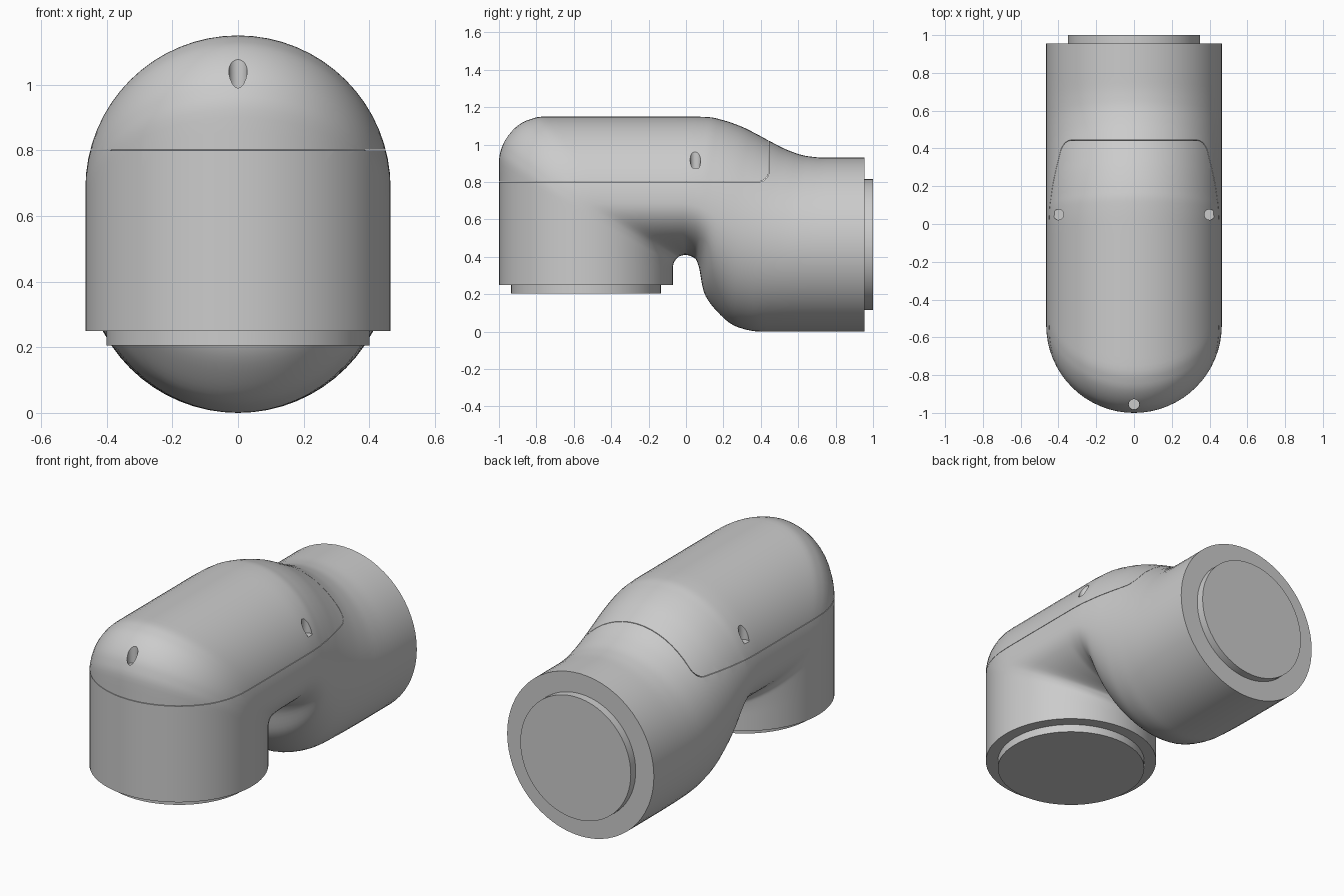
import bpy, bmesh, math
from mathutils import Vector

if "Cube" in bpy.data.objects:
    bpy.data.objects.remove(bpy.data.objects["Cube"])

R = 0.465          # tube radius
SEG = 64           # points around each section
STEPS = 5          # sub-sections between keys
GAP = 0.003        # seam between housing and cover

# Tube sections in the side plane: outer y,z / middle y,z / inner y,z
KEYS = [
    (-1, .25, -.535, .25, -.07, .25),
    (-1, .57, -.535, .42, -.07, .34),
    (-1, .90, -.535, .62, -.066, .365),
    (-.981, .996, -.525, .66, -.06, .378),
    (-.927, 1.077, -.51, .675, -.05, .39),
    (-.846, 1.131, -.47, .683, -.04, .40),
    (-.75, 1.15, -.40, .685, -.025, .406),
    (-.40, 1.15, -.22, .685, -.01, .41),
    (0, 1.15, -.02, .685, 0, .411),
    (.12, 1.147, .06, .67, .05, .39),
    (.20, 1.13, .12, .64, .069, .345),
    (.30, 1.095, .19, .60, .095, .214),
    (.38, 1.055, .26, .56, .167, .107),
    (.46, 1.012, .33, .53, .274, .025),
    (.55, .968, .44, .495, .40, 0),
    (.65, .938, .58, .47, .56, 0),
    (.75, .93, .72, .465, .72, 0),
    (.955, .93, .955, .465, .955, 0),
]


def tangent(values, i):
    """Slope that never overshoots the keys."""
    if i == 0:
        return values[1] - values[0]
    if i == len(values) - 1:
        return values[-1] - values[-2]
    a, b = values[i] - values[i - 1], values[i + 1] - values[i]
    return 2 * a * b / (a + b) if a * b > 1e-9 else 0.0


def smooth_channel(values):
    out = []
    for i in range(len(values) - 1):
        p, q = values[i], values[i + 1]
        m, n = tangent(values, i), tangent(values, i + 1)
        for s in range(STEPS):
            t = s / STEPS
            out.append((2*t**3 - 3*t*t + 1) * p + (t**3 - 2*t*t + t) * m
                       + (3*t*t - 2*t**3) * q + (t**3 - t*t) * n)
    return out + [values[-1]]


def finish(bm, name):
    bmesh.ops.recalc_face_normals(bm, faces=bm.faces)
    mesh = bpy.data.meshes.new(name)
    bm.to_mesh(mesh)
    bm.free()
    obj = bpy.data.objects.new(name, mesh)
    bpy.context.collection.objects.link(obj)
    return obj


def loft(name):
    sections = zip(*[smooth_channel(c) for c in zip(*KEYS)])
    bm = bmesh.new()
    rings = []
    for oy, oz, wy, wz, iy, iz in sections:
        o, w, n = Vector((0, oy, oz)), Vector((0, wy, wz)), Vector((0, iy, iz))
        ring = []
        for k in range(SEG):
            a = 2 * math.pi * k / SEG
            c = math.cos(a)
            p = w + (o - w) * c if c > 0 else w - (n - w) * c
            p.x = R * math.sin(a)
            ring.append(bm.verts.new(p))
        rings.append(ring)
    for r1, r2 in zip(rings, rings[1:]):
        for k in range(SEG):
            j = (k + 1) % SEG
            bm.faces.new((r1[k], r1[j], r2[j], r2[k]))
    bm.faces.new(rings[0])
    bm.faces.new(rings[-1])
    return finish(bm, name)


def cover_cutter(offset):
    """Side outline of the cover region, extruded across the body."""
    r = 0.055
    pts = [(-1.3, 1.4), (-1.3, .803 - offset)]
    for k in range(9):
        a = math.radians(-90 + 90 * k / 8)
        pts.append((.442 - r + (r + offset) * math.cos(a),
                    .803 + r + (r + offset) * math.sin(a)))
    pts.append((.442 + offset, 1.4))
    bm = bmesh.new()
    face = bm.faces.new([bm.verts.new((-.7, y, z)) for y, z in pts])
    new = bmesh.ops.extrude_face_region(bm, geom=[face])["geom"]
    bmesh.ops.translate(bm, vec=(1.4, 0, 0),
                        verts=[v for v in new if isinstance(v, bmesh.types.BMVert)])
    return finish(bm, "cover_cutter")


def cylinder(name, radius, depth, loc, rot=(0, 0, 0), verts=64):
    bpy.ops.mesh.primitive_cylinder_add(vertices=verts, radius=radius,
                                        depth=depth, location=loc, rotation=rot)
    bpy.context.object.name = name
    return bpy.context.object


def boolean(obj, cutter, op):
    cutter.hide_render = True
    mod = obj.modifiers.new("cut", "BOOLEAN")
    mod.operation, mod.solver, mod.object = op, "EXACT", cutter
    bpy.context.view_layer.objects.active = obj
    bpy.ops.object.modifier_apply(modifier=mod.name)
    bpy.data.objects.remove(cutter)


# Lower housing and the cover sitting on it
housing = loft("housing")
cover = loft("cover")
boolean(housing, cover_cutter(GAP), "DIFFERENCE")
boolean(cover, cover_cutter(0), "INTERSECT")

# Screw holes drilled straight down into the cover
for x, y, floor in ((-.4, .05, .875), (.4, .05, .875), (0, -.955, .98)):
    drill = cylinder("drill", .028, .4, (x, y, floor + .2), verts=24)
    boolean(cover, drill, "DIFFERENCE")

# Joint flanges on both open ends
front_flange = cylinder("front_flange", .40, .055, (0, -.535, .2325))
rear_flange = cylinder("rear_flange", .35, .055, (0, .9725, .465),
                       (math.pi / 2, 0, 0))

# Smooth shading with crisp rims
bpy.ops.object.select_all(action="DESELECT")
for obj in (housing, cover, front_flange, rear_flange):
    obj.select_set(True)
bpy.context.view_layer.objects.active = housing
bpy.ops.object.shade_smooth_by_angle(angle=math.radians(35))
